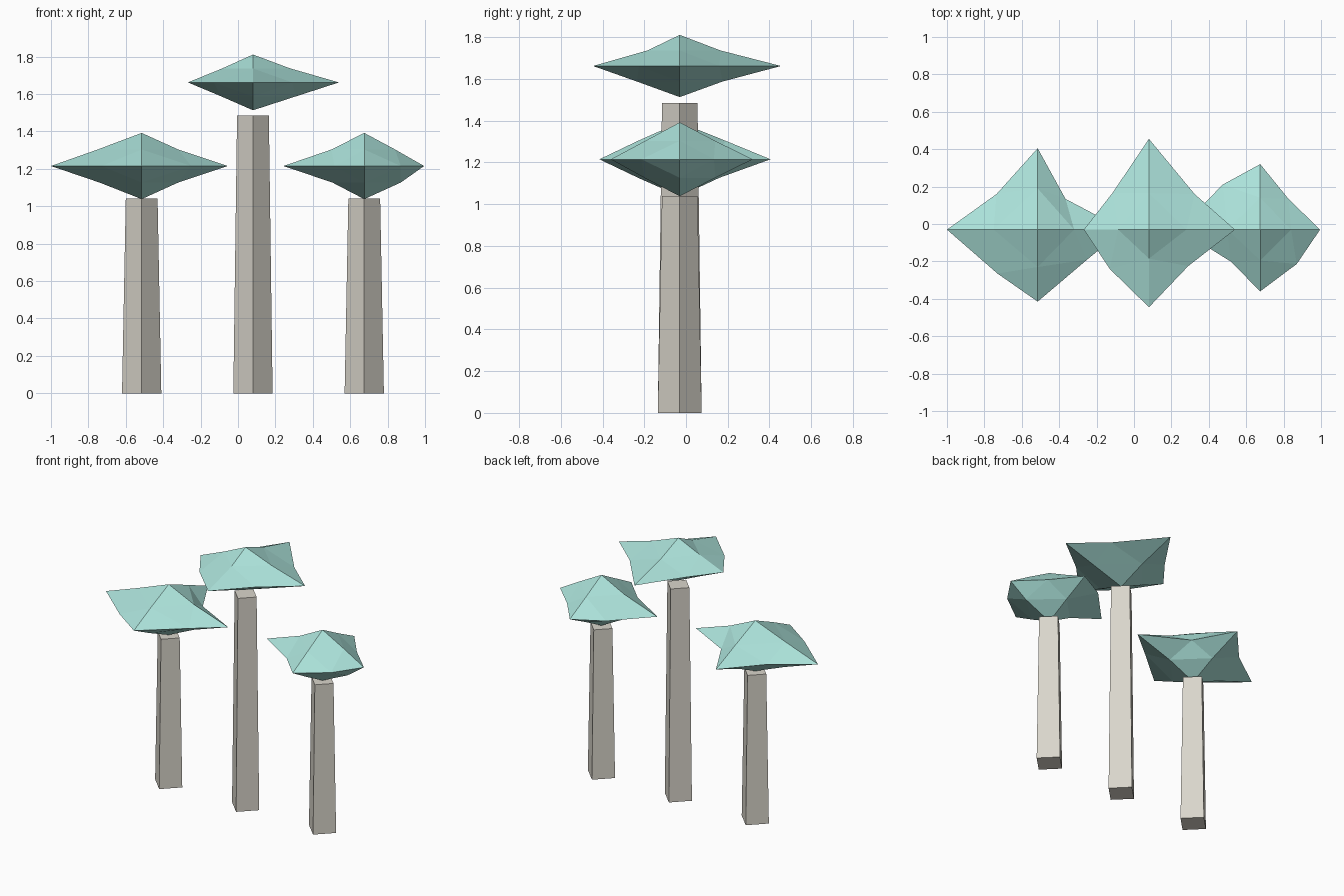
import bpy, bmesh

if "Cube" in bpy.data.objects:
    bpy.data.objects.remove(bpy.data.objects["Cube"])

Y0 = -0.03  # shared depth of the row of trees


def material(name, color):
    mat = bpy.data.materials.new(name)
    mat.diffuse_color = color
    mat.use_nodes = True
    mat.node_tree.nodes["Principled BSDF"].inputs["Base Color"].default_value = mat.diffuse_color
    return mat


leaf = material("leaf_teal", (0.41, 0.76, 0.70, 1))
bark = material("bark_beige", (0.70, 0.67, 0.60, 1))


def trunk(name, x, height):
    # Four-sided tapering post with its corners on the axes
    bpy.ops.mesh.primitive_cone_add(vertices=4, radius1=0.105, radius2=0.085,
                                    depth=height, location=(x, Y0, height / 2))
    obj = bpy.context.object
    obj.name = name
    obj.data.materials.append(bark)


def crown(name, x, z, h, ring, upper, lower):
    # Squashed octahedron, each edge split once.
    # ring: 8 equator points from +x; upper/lower: reach of split edges +x, +y, -x, -y
    bm = bmesh.new()
    rim = [bm.verts.new((px - x, py - Y0, 0)) for px, py in ring]
    for side, reach in ((1, upper), (-1, lower)):
        tip = bm.verts.new((0, 0, side * h))
        dirs = ((1, 0), (0, 1), (-1, 0), (0, -1))
        mid = [bm.verts.new((dx * r, dy * r, side * h * 0.5))
               for (dx, dy), r in zip(dirs, reach)]
        for k in range(4):
            a, b = mid[k], mid[(k + 1) % 4]
            p, q, s = (rim[(2 * k + i) % 8] for i in range(3))
            for tri in ((tip, a, b), (a, p, q), (a, q, b), (b, q, s)):
                bm.faces.new(tri)
    bmesh.ops.recalc_face_normals(bm, faces=bm.faces)
    mesh = bpy.data.meshes.new(name)
    bm.to_mesh(mesh)
    bm.free()
    obj = bpy.data.objects.new(name, mesh)
    obj.location = (x, Y0, z)
    mesh.materials.append(leaf)
    bpy.context.collection.objects.link(obj)


# Trunks
trunk("left_trunk", -0.515, 1.04)
trunk("middle_trunk", 0.08, 1.485)
trunk("right_trunk", 0.675, 1.04)

# Leaf crowns
crown("left_crown", -0.515, 1.215, 0.177,
      [(-0.055, Y0), (-0.366, 0.134), (-0.515, 0.405), (-0.735, 0.16),
       (-1.0, Y0), (-0.73, -0.265), (-0.515, -0.415), (-0.25, -0.19)],
      (0.195, 0.22, 0.235, 0.2), (0.195, 0.19, 0.225, 0.2))
crown("middle_crown", 0.08, 1.662, 0.149,
      [(0.54, Y0), (0.324, 0.16), (0.08, 0.455), (-0.115, 0.166),
       (-0.268, Y0), (-0.13, -0.24), (0.08, -0.445), (0.29, -0.225)],
      (0.20, 0.195, 0.165, 0.155), (0.23, 0.205, 0.17, 0.205))
crown("right_crown", 0.675, 1.215, 0.177,
      [(0.995, Y0), (0.826, 0.134), (0.675, 0.32), (0.473, 0.21),
       (0.243, Y0), (0.516, -0.20), (0.675, -0.36), (0.87, -0.214)],
      (0.165, 0.17, 0.175, 0.165), (0.195, 0.17, 0.17, 0.17))
